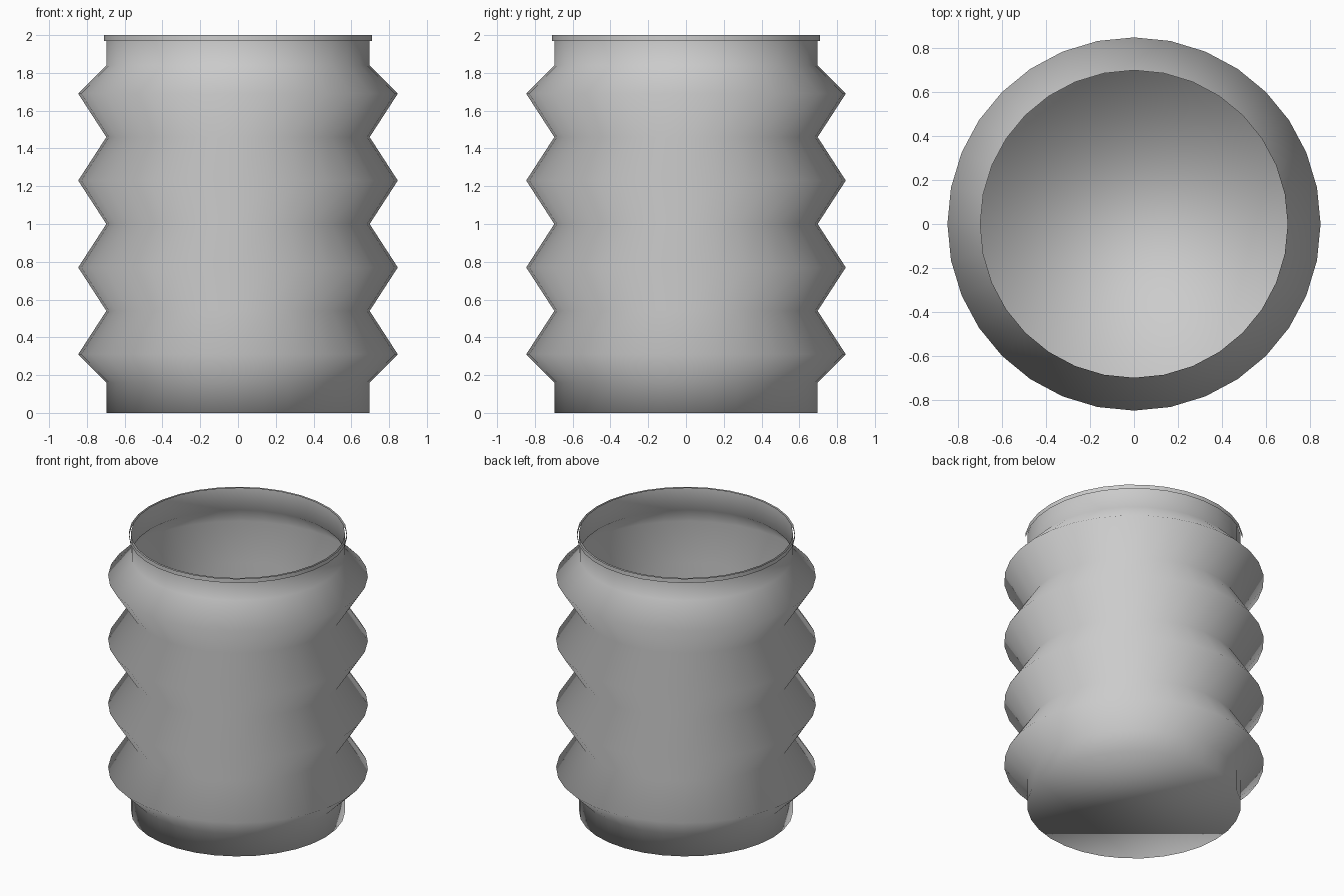
import bpy, bmesh
from math import sin, cos, tau

if "Cube" in bpy.data.objects:
    bpy.data.objects.remove(bpy.data.objects["Cube"])

SIDES = 32
WALL_R, FOLD_R, RIM_R = 0.697, 0.846, 0.71


def lathe(name, profile, floor=False):
    """Spin an open (radius, height) profile around z, optionally capping the bottom."""
    bm = bmesh.new()
    rings = [[bm.verts.new((r * cos(tau * i / SIDES), r * sin(tau * i / SIDES), z))
              for i in range(SIDES)] for r, z in profile]
    for low, high in zip(rings, rings[1:]):
        for i in range(SIDES):
            j = (i + 1) % SIDES
            bm.faces.new((low[i], low[j], high[j], high[i]))
    if floor:
        bm.faces.new(rings[0][::-1])
    for f in bm.faces:
        f.smooth = True
    mesh = bpy.data.meshes.new(name)
    bm.to_mesh(mesh)
    bm.free()
    obj = bpy.data.objects.new(name, mesh)
    bpy.context.collection.objects.link(obj)
    return obj


# Folded body: straight collar, four bellows folds, straight collar
profile = [(WALL_R, 0), (WALL_R, 0.16)]
for k in range(4):
    peak = 0.31 + 0.46 * k
    profile.append((FOLD_R, peak))
    profile.append((WALL_R, peak + 0.23 if k < 3 else 1.84))
profile.append((WALL_R, 2.0))
lathe("bellows_body", profile, floor=True)

# Thin open band around the mouth
lathe("rim_band", [(RIM_R, 1.97), (RIM_R, 2.0)])
